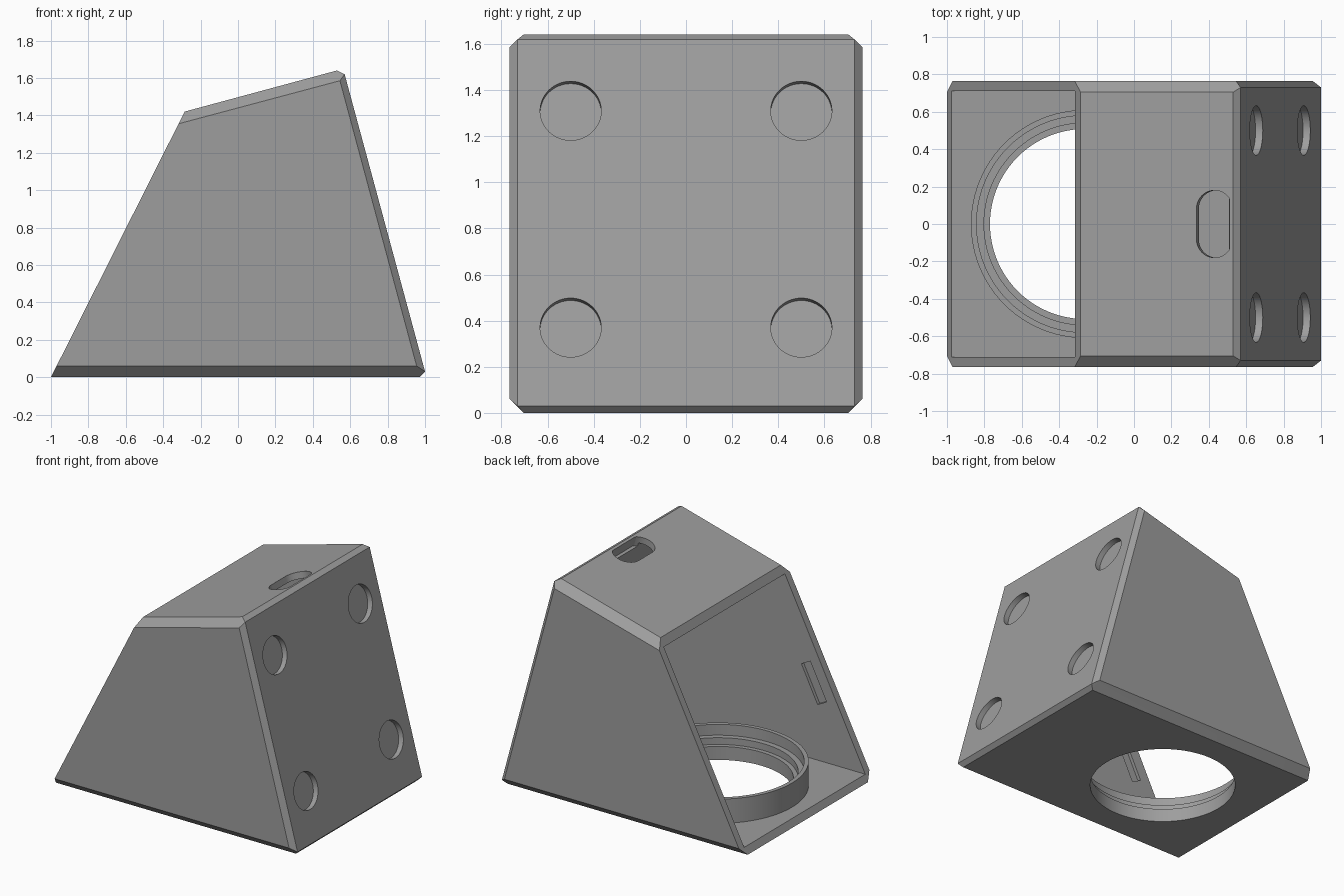
import bpy, bmesh, math
from mathutils import Matrix, Vector

if "Cube" in bpy.data.objects:
    bpy.data.objects.remove(bpy.data.objects["Cube"])

grey = bpy.data.materials.new("mid_grey")
grey.diffuse_color = (0.34, 0.34, 0.34, 1)
grey.use_nodes = True
grey.node_tree.nodes["Principled BSDF"].inputs["Base Color"].default_value = grey.diffuse_color
TILT = math.atan(0.27)          # slope of the roof and of the mounting wall


def make(name, bm):
    bmesh.ops.recalc_face_normals(bm, faces=bm.faces)
    me = bpy.data.meshes.new(name)
    bm.to_mesh(me)
    bm.free()
    me.materials.append(grey)
    ob = bpy.data.objects.new(name, me)
    bpy.context.collection.objects.link(ob)
    return ob


def prism(name, pts, place, depth):
    """Extrude a flat outline from -depth/2 to +depth/2 along its normal."""
    bm = bmesh.new()
    f = bm.faces.new([bm.verts.new((u, v, -depth / 2)) for u, v in pts])
    ext = bmesh.ops.extrude_face_region(bm, geom=[f])["geom"]
    bmesh.ops.translate(bm, vec=(0, 0, depth),
                        verts=[v for v in ext if isinstance(v, bmesh.types.BMVert)])
    bm.transform(place)
    return make(name, bm)


def circle(r, n=64):
    return [(r * math.cos(2 * math.pi * i / n), r * math.sin(2 * math.pi * i / n))
            for i in range(n)]


def left_x(z):                  # sloping open side
    return -1 + 0.5035 * z


# Chamfered outer block as a convex hull
hull = {0.765: [(left_x(0.06), 0.06), (0.955, 0.06), (0.545, 1.585), (left_x(1.355), 1.355)],
        0.705: [(-1, 0), (0.97, 0), (0.53, 1.64), (left_x(1.42), 1.42)],
        0.73: [(1.0, 0.03), (0.57, 1.62)]}
bm = bmesh.new()
for y, pts in hull.items():
    for x, z in pts:
        for s in (-1, 1):
            bm.verts.new((x, s * y, z))
bmesh.ops.convex_hull(bm, input=bm.verts)
bmesh.ops.dissolve_limit(bm, angle_limit=math.radians(2), verts=bm.verts, edges=bm.edges)
housing = make("housing", bm)

cutters = []
side = Matrix.Rotation(math.pi / 2, 4, 'X')      # outline (x, z) extruded along y

# Hollow interior, open on the sloping left side
cutters.append(prism("cavity_cutter",
                     [(0.915, 0.05), (0.502, 1.582), (-0.7, 1.256), (-1.3, 0.05)], side, 1.42))

# Round opening in the floor
CX = -0.262
cutters.append(prism("floor_hole_cutter", circle(0.508, 96),
                     Matrix.Translation((CX, 0, 0)), 0.3))

# Slot through the roof, flat on one side
slot = []
for i in range(25):
    a = math.pi * i / 24
    slot.append((min(0.1 * math.cos(a), 0.083), 0.08 + 0.1 * math.sin(a)))
slot += [(u, -v) for u, v in reversed(slot)]
slot = [p for i, p in enumerate(slot)
        if i == 0 or (Vector(p) - Vector(slot[i - 1])).length > 1e-4]
cutters.append(prism("roof_slot_cutter", slot,
                     Matrix.Translation((0.43, 0, 1.613)) @ Matrix.Rotation(-TILT, 4, 'Y'), 0.15))

# Four shallow round pockets in the mounting wall
for z in (0.37, 1.31):
    for y in (-0.5, 0.5):
        place = (Matrix.Translation((1 - 0.2704 * (z - 0.03), y, z))
                 @ Matrix.Rotation(math.pi / 2 - TILT, 4, 'Y'))
        cutters.append(prism("pocket_cutter", circle(0.1325), place, 0.08))

# Clip grooves on the inside of both side walls
groove = [(-0.45, 0.73), (-0.523, 0.768), (-0.656, 0.5), (-0.583, 0.462)]
for s in (-1, 1):
    cutters.append(prism("clip_groove_cutter", groove,
                         Matrix.Translation((0, s * 0.71, 0)) @ side, 0.05))

bpy.context.view_layer.objects.active = housing
for c in cutters:
    m = housing.modifiers.new("cut", 'BOOLEAN')
    m.operation, m.solver, m.object = 'DIFFERENCE', 'EXACT', c
    bpy.ops.object.modifier_apply(modifier=m.name)
for c in cutters:
    bpy.data.objects.remove(c)

# Stepped collar around the floor opening
profile = [(0.61, 0.05), (0.61, 0.23), (0.58, 0.23), (0.58, 0.15),
           (0.54, 0.15), (0.54, 0.10), (0.508, 0.10), (0.508, 0.05)]
N = 96
bm = bmesh.new()
rings = [[bm.verts.new((CX + r * c, r * s, z)) for r, z in profile]
         for c, s in circle(1, N)]
P = len(profile)
for i in range(N):
    a, b = rings[i], rings[(i + 1) % N]
    for j in range(P):
        k = (j + 1) % P
        bm.faces.new((a[j], b[j], b[k], a[k]))
collar = make("collar", bm)

for ob in (housing, collar):
    bpy.ops.object.select_all(action='DESELECT')
    ob.select_set(True)
    bpy.context.view_layer.objects.active = ob
    bpy.ops.object.shade_smooth_by_angle(angle=math.radians(20))
